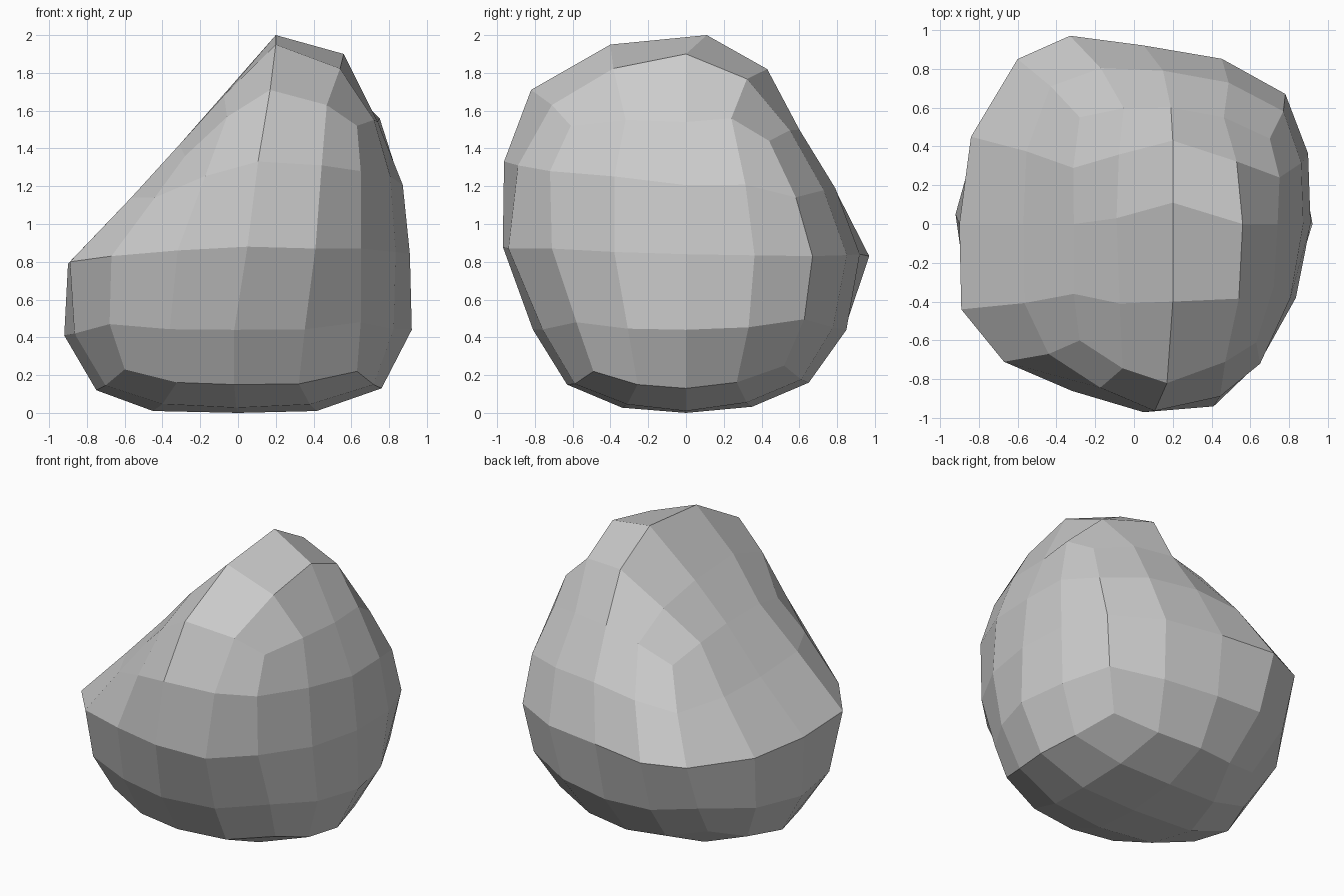
import bpy, bmesh
from mathutils import Vector

if "Cube" in bpy.data.objects:
    bpy.data.objects.remove(bpy.data.objects["Cube"])

# Coarse rock cage: three loops of 8 (front-left, then counter-clockwise), plus two poles
bottom = [(-.60, -.50, .23), (-.02, -.63, .15), (.63, -.49, .22), (.76, 0, .13),
          (.60, .52, .25), (0, .65, .16), (-.53, .52, .24), (-.75, .02, .12)]
middle = [(-.67, -.71, .83), (.05, -.97, .88), (.65, -.71, .87), (.91, 0, .84),
          (.78, .67, .83), (.05, .92, .84), (-.60, .85, .82), (-.90, 0, .79)]
top = [(-.28, -.60, 1.36), (.17, -.82, 1.71), (.63, -.61, 1.52), (.74, 0, 1.54),
       (.70, .44, 1.44), (.19, .60, 1.50), (-.28, .55, 1.33), (-.31, 0, 1.42)]
points = [Vector(p) for p in bottom + middle + top + [(0, 0, 0), (.20, .11, 2.0)]]

quads = [(r + i, r + (i + 1) % 8, r + 8 + (i + 1) % 8, r + 8 + i)
         for r in (0, 8) for i in range(8)]
for k in (1, 3, 5, 7):
    quads.append((25, 16 + k, 16 + (k + 1) % 8, 16 + (k + 2) % 8))
    quads.append((24, (k + 2) % 8, (k + 1) % 8, k))

# Chiselled edges whose midpoint departs from a smooth bulge
chisel = {(19, 25): (.56, 0, 1.90), (17, 25): (.20, -.40, 1.95),
          (21, 25): (.20, .43, 1.82), (23, 25): (-.09, .03, 1.67),
          (17, 18): (.47, -.71, 1.63), (8, 16): (-.44, -.67, 1.14),
          (14, 22): (-.43, .71, 1.10), (13, 21): (.15, .79, 1.19),
          (15, 23): (-.57, 0, 1.12), (9, 10): (.41, -.94, .87),
          (13, 14): (-.33, .97, .83), (14, 15): (-.84, .45, .80),
          (8, 15): (-.89, -.44, .80), (7, 15): (-.92, .05, .41),
          (3, 11): (.92, 0, .44), (1, 9): (-.02, -.81, .44),
          (0, 8): (-.68, -.61, .47), (2, 10): (.65, -.58, .48),
          (7, 24): (-.45, .02, .01), (10, 18): (.65, -.72, 1.28),
          (19, 20): (.75, .24, 1.56), (16, 23): (-.31, -.36, 1.42),
          (8, 9): (-.32, -.86, .86)}

# Vertex normals of the cage
normals = [Vector() for _ in points]
for q in quads:
    n = (points[q[2]] - points[q[0]]).cross(points[q[3]] - points[q[1]]).normalized()
    for i in q:
        normals[i] += n
normals = [n.normalized() for n in normals]


def edge_mid(a, b):
    """Midpoint of an edge, bulged to follow the end normals."""
    key = (min(a, b), max(a, b))
    if key in chisel:
        return Vector(chisel[key])
    d = points[b] - points[a]
    na, nb = normals[a], normals[b]
    mid = (points[a] + points[b]) / 2 - (na * d.dot(na) - nb * d.dot(nb)) / 8
    if key[0] < 8 <= key[1] < 16:  # lower band sits a little lower
        mid.z -= .03
    return mid


# Split every cage face into four facets
bm = bmesh.new()
corner = [bm.verts.new(p) for p in points]
mids = {}
for q in quads:
    ring = []
    for a, b in zip(q, q[1:] + q[:1]):
        key = (min(a, b), max(a, b))
        if key not in mids:
            mids[key] = bm.verts.new(edge_mid(a, b))
        ring.append(mids[key])
    centre = sum((v.co for v in ring), Vector()) / 2 - sum((points[i] for i in q), Vector()) / 4
    c = bm.verts.new(centre)
    for j in range(4):
        bm.faces.new((corner[q[j]], ring[j], c, ring[j - 1]))

# Flatten the long left slope and the underside
slope = Vector((-1.1, 0, 1)).normalized()
limit = slope.dot(Vector((0, 0, 1.78)))
for v in bm.verts:
    over = v.co.dot(slope) - limit
    if over > 0:
        v.co -= slope * over
    v.co.z = max(v.co.z, 0)

bmesh.ops.recalc_face_normals(bm, faces=bm.faces[:])
mesh = bpy.data.meshes.new("rock")
bm.to_mesh(mesh)
bm.free()
rock = bpy.data.objects.new("rock", mesh)
bpy.context.collection.objects.link(rock)
